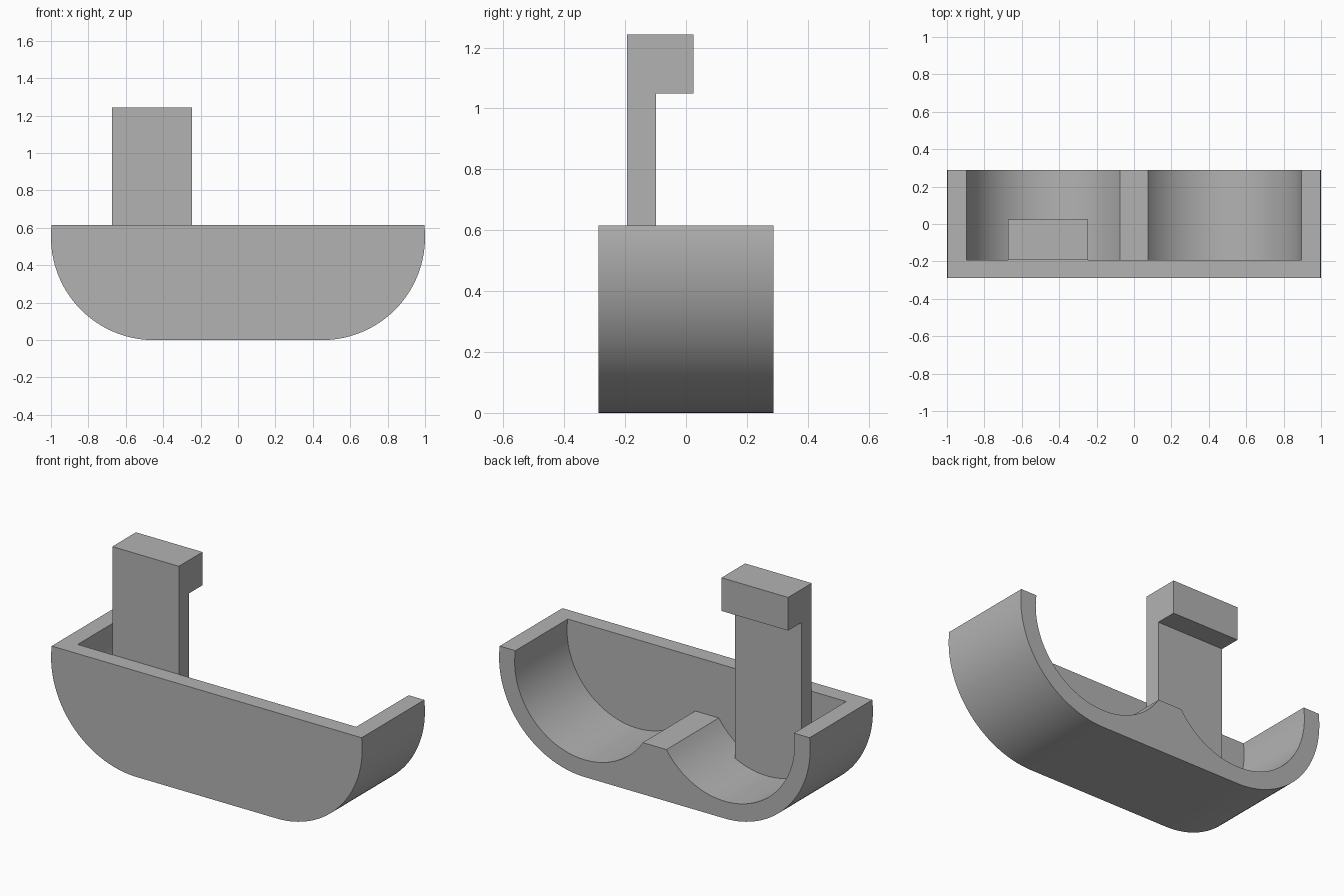
import bpy, bmesh
from math import asin, cos, sin, pi, radians

cube = bpy.data.objects.get("Cube")
if cube:
    bpy.data.objects.remove(cube, do_unlink=True)

grey = bpy.data.materials.new("plain grey")
grey.use_nodes = True
colour = (0.45, 0.45, 0.45, 1)
grey.diffuse_color = colour
grey.node_tree.nodes["Principled BSDF"].inputs["Base Color"].default_value = colour

RIM, HUMP = 0.615, 0.30          # heights of the rim and the centre ridge
CX, CZ = 0.45, 0.55              # centre of the rounded ends
OUTER, INNER = 0.55, 0.45        # radii of the rounded ends
FRONT, PLATE, BACK = -0.288, -0.193, 0.288


def arc(radius, start, end, steps=40):
    """Points of an arc around the right-hand centre."""
    angles = [start + (end - start) * i / steps for i in range(steps + 1)]
    return [(CX + radius * cos(a), CZ + radius * sin(a)) for a in angles]


def mirrored(points):
    return [(-x, z) for x, z in reversed(points)]


def extrude(name, profile, direction, start, end):
    """Extrude a closed profile along 'x' or 'y' into a solid."""
    bm = bmesh.new()
    place = (lambda u, z: (u, start, z)) if direction == "y" else (lambda u, z: (start, u, z))
    face = bm.faces.new([bm.verts.new(place(u, z)) for u, z in profile])
    result = bmesh.ops.extrude_face_region(bm, geom=[face])
    verts = [g for g in result["geom"] if isinstance(g, bmesh.types.BMVert)]
    length = end - start
    bmesh.ops.translate(bm, verts=verts, vec=(0, length, 0) if direction == "y" else (length, 0, 0))
    bmesh.ops.recalc_face_normals(bm, faces=bm.faces)
    mesh = bpy.data.meshes.new(name)
    bm.to_mesh(mesh)
    bm.free()
    mesh.materials.append(grey)
    obj = bpy.data.objects.new(name, mesh)
    bpy.context.collection.objects.link(obj)
    bpy.ops.object.select_all(action="DESELECT")
    obj.select_set(True)
    bpy.context.view_layer.objects.active = obj
    bpy.ops.object.shade_smooth_by_angle(angle=radians(25))
    return obj


# Outer outline, running from the right rim under the bottom to the left rim
outer_right = arc(OUTER, asin((RIM - CZ) / OUTER), -pi / 2)
outline = outer_right + mirrored(outer_right)

# Two round channels with a flat ridge between them
channel = arc(INNER, asin((RIM - CZ) / INNER), -pi - asin((HUMP - CZ) / INNER))
inside = channel + mirrored(channel)

extrude("front_plate", outline, "y", FRONT, PLATE)
extrude("cradle_shell", outline + inside[::-1], "y", PLATE, BACK)

# Upright post with a hooked head, standing in the left channel
hook = [(PLATE, 0.06), (-0.098, 0.06), (-0.098, 1.05), (0.024, 1.05),
        (0.024, 1.243), (PLATE, 1.243)]
extrude("hook_post", hook, "x", -0.673, -0.245)
